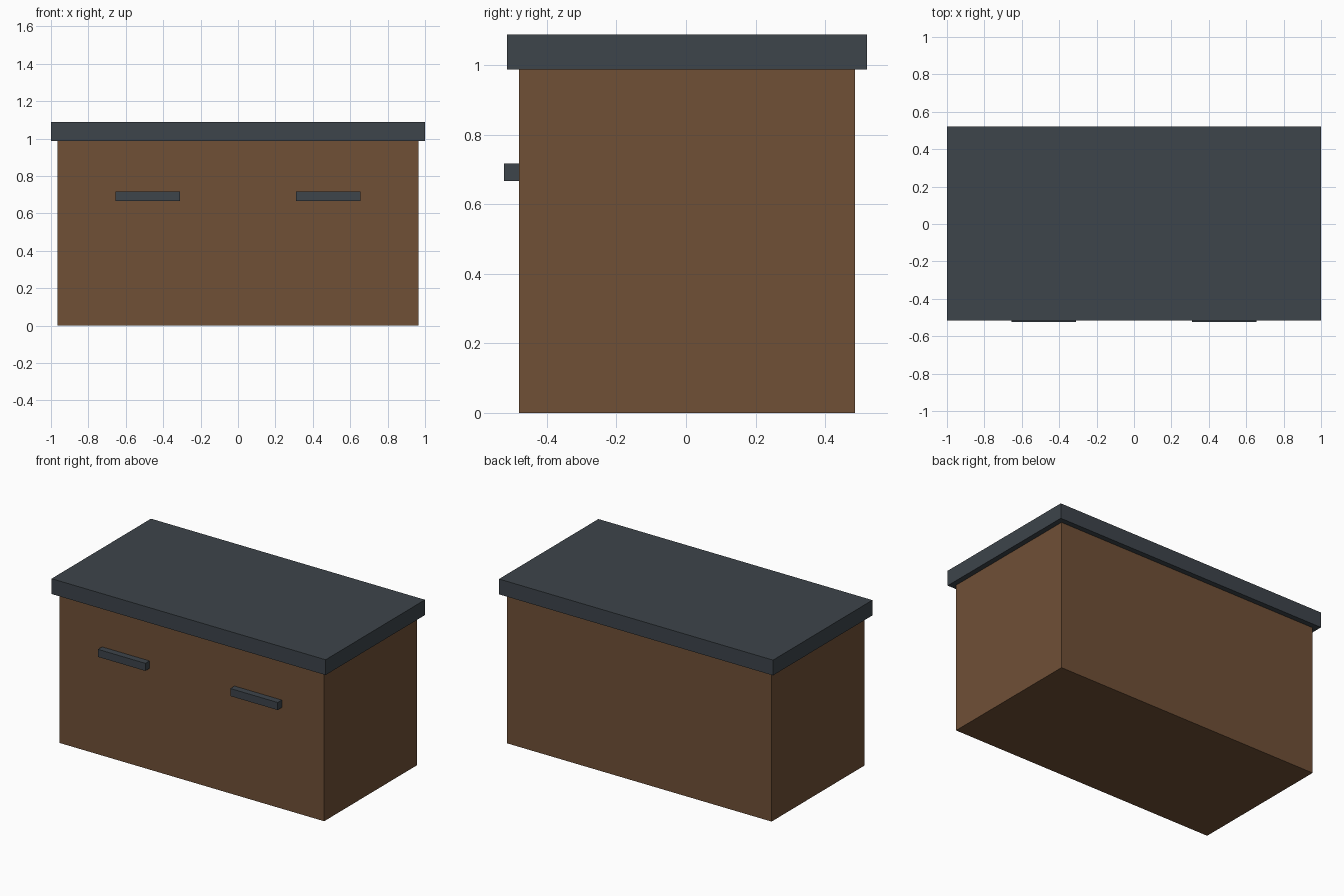
import bpy

if "Cube" in bpy.data.objects:
    bpy.data.objects.remove(bpy.data.objects["Cube"])


def material(name, color):
    mat = bpy.data.materials.new(name)
    mat.diffuse_color = (*color, 1.0)
    mat.use_nodes = True
    mat.node_tree.nodes["Principled BSDF"].inputs["Base Color"].default_value = mat.diffuse_color
    return mat


def box(name, low, high, mat):
    """Axis-aligned box between two opposite corners."""
    center = [(a + b) / 2 for a, b in zip(low, high)]
    size = [b - a for a, b in zip(low, high)]
    bpy.ops.mesh.primitive_cube_add(size=1, location=center)
    obj = bpy.context.object
    obj.name = name
    obj.scale = size
    bpy.ops.object.transform_apply(location=False, rotation=False, scale=True)
    obj.data.materials.append(mat)
    return obj


wood = material("brown_wood", (0.162, 0.080, 0.037))
slate = material("dark_slate", (0.047, 0.058, 0.070))

# Cabinet body
box("cabinet_body", (-0.965, -0.48, 0), (0.965, 0.486, 0.987), wood)

# Overhanging top slab
box("top_slab", (-1, -0.515, 0.987), (1, 0.521, 1.088), slate)

# Pair of bar handles on the front
for side, x in (("left", -0.483), ("right", 0.483)):
    box(f"{side}_handle", (x - 0.173, -0.523, 0.667), (x + 0.173, -0.48, 0.717), slate)
